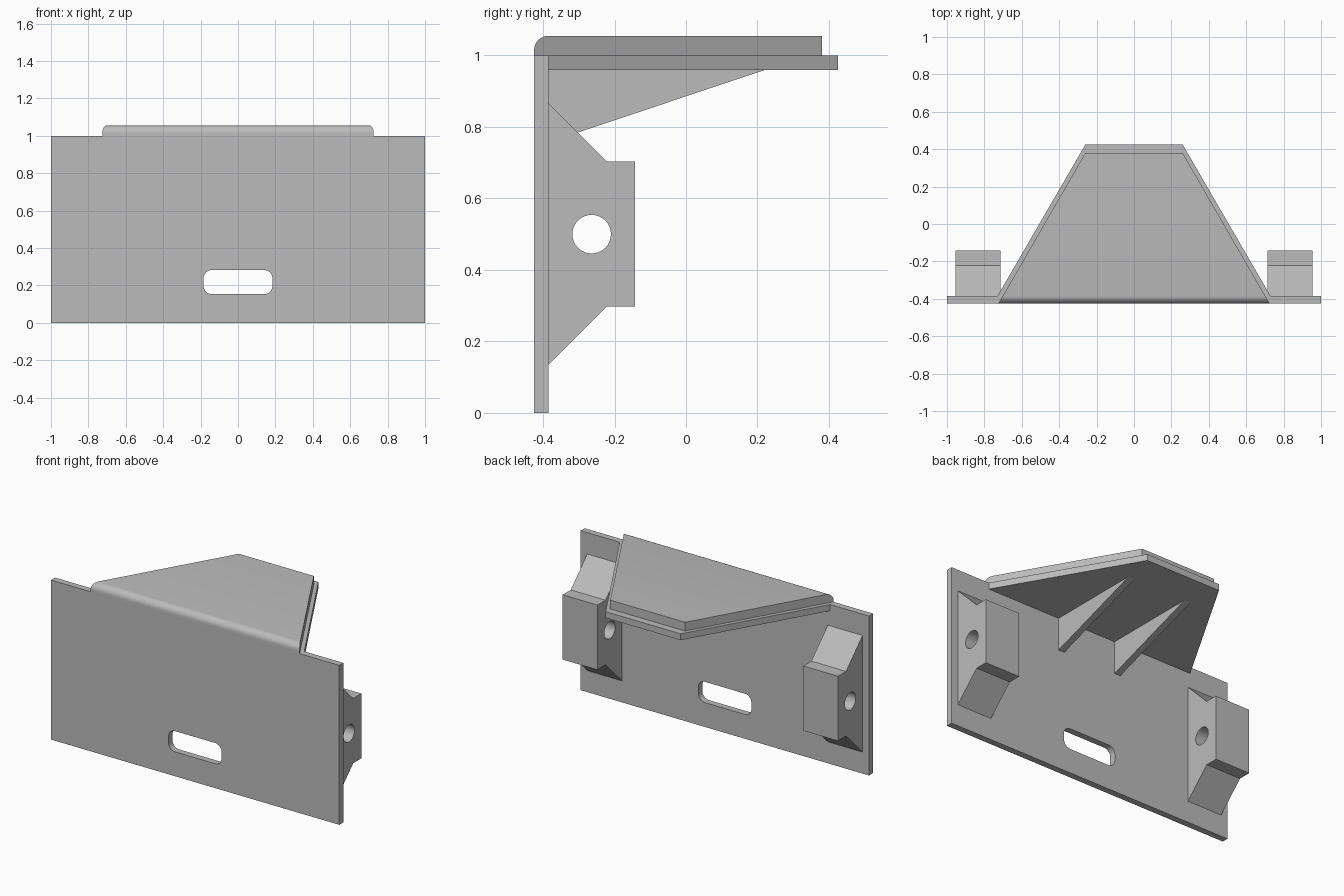
import bpy, bmesh, math
from mathutils import Vector

old = bpy.data.objects.get("Cube")
if old:
    bpy.data.objects.remove(old, do_unlink=True)

GREY = (0.5, 0.5, 0.5, 1.0)
steel = bpy.data.materials.new("grey metal")
steel.use_nodes = True
steel.diffuse_color = GREY
steel.node_tree.nodes["Principled BSDF"].inputs["Base Color"].default_value = GREY

FRONT, INNER, BACK = -0.425, -0.385, 0.425   # depth of panel faces and shelf end


def prism(name, profile, axis, lo, hi):
    """Extrude a 2D profile along an axis (the profile uses the other two)."""
    bm = bmesh.new()

    def point(p, d):
        c = list(p)
        c.insert("XYZ".index(axis), d)
        return Vector(c)

    base = bm.faces.new([bm.verts.new(point(p, lo)) for p in profile])
    ext = bmesh.ops.extrude_face_region(bm, geom=[base])
    move = point((0, 0), hi - lo)
    bmesh.ops.translate(bm, vec=move,
                        verts=[v for v in ext["geom"] if isinstance(v, bmesh.types.BMVert)])
    bmesh.ops.recalc_face_normals(bm, faces=bm.faces)
    mesh = bpy.data.meshes.new(name)
    bm.to_mesh(mesh)
    bm.free()
    mesh.materials.append(steel)
    obj = bpy.data.objects.new(name, mesh)
    bpy.context.collection.objects.link(obj)
    return obj


def activate(obj):
    bpy.ops.object.select_all(action='DESELECT')
    obj.select_set(True)
    bpy.context.view_layer.objects.active = obj


def cut(obj, cutter):
    """Subtract a cutter, then discard it."""
    mod = obj.modifiers.new("cut", 'BOOLEAN')
    mod.object, mod.operation, mod.solver = cutter, 'DIFFERENCE', 'EXACT'
    activate(obj)
    bpy.ops.object.modifier_apply(modifier=mod.name)
    bpy.data.objects.remove(cutter, do_unlink=True)
    activate(obj)
    bpy.ops.object.shade_smooth_by_angle(angle=math.radians(30))


def rounded(cx, cy, half_w, half_h, r, steps=8):
    """Outline of a rounded rectangle; a circle when r equals both halves."""
    pts = []
    for q, (sx, sy) in enumerate([(1, 1), (-1, 1), (-1, -1), (1, -1)]):
        for i in range(steps + 1):
            a = (q + i / steps) * math.pi / 2
            p = (cx + sx * (half_w - r) + r * math.cos(a),
                 cy + sy * (half_h - r) + r * math.sin(a))
            if not pts or math.dist(p, pts[-1]) > 1e-5:
                pts.append(p)
    if math.dist(pts[0], pts[-1]) < 1e-5:
        pts.pop()
    return pts


def trapezoid(front_half, back_half, y0, y1):
    return [(-front_half, y0), (front_half, y0), (back_half, y1), (-back_half, y1)]


# Upright panel with a rounded slot
panel = prism("front_panel", [(-1, 0), (1, 0), (1, 1), (-1, 1)], "Y", FRONT, INNER)
cut(panel, prism("slot_cutter", rounded(0, 0.218, 0.184, 0.065, 0.045), "Y", -0.5, -0.3))

# Lower shelf plate and the slightly shorter cover on it
prism("shelf_plate", trapezoid(0.73, 0.26, INNER, BACK), "Z", 0.96, 1.0)
cover = prism("shelf_cover", trapezoid(0.725, 0.26, FRONT, 0.38), "Z", 1.0, 1.055)

# Round the cover's top front edge
bm = bmesh.new()
bm.from_mesh(cover.data)
edge = [e for e in bm.edges
        if all(v.co.y < FRONT + 0.001 and v.co.z > 1.05 for v in e.verts)]
bmesh.ops.bevel(bm, geom=edge, offset=0.04, segments=8, profile=0.5, affect='EDGES')
bm.to_mesh(cover.data)
bm.free()
activate(cover)
bpy.ops.object.shade_smooth_by_angle(angle=math.radians(30))

# Pairs of side brackets and shelf gussets
bracket = [(INNER, 0.135), (-0.222, 0.297), (-0.142, 0.297),
           (-0.142, 0.703), (-0.222, 0.703), (INNER, 0.866)]
gusset = [(INNER, 0.757), (0.222, 0.96), (INNER, 0.96)]
for side, s in (("left", 1), ("right", -1)):
    b = prism(side + "_bracket", bracket, "X", *sorted((s * 0.714, s * 0.955)))
    cut(b, prism("bolt_hole_cutter", rounded(-0.264, 0.5, 0.054, 0.054, 0.054),
                 "X", *sorted((s * 0.6, s * 1.1))))
    prism(side + "_gusset", gusset, "X", *sorted((s * 0.182, s * 0.224)))
